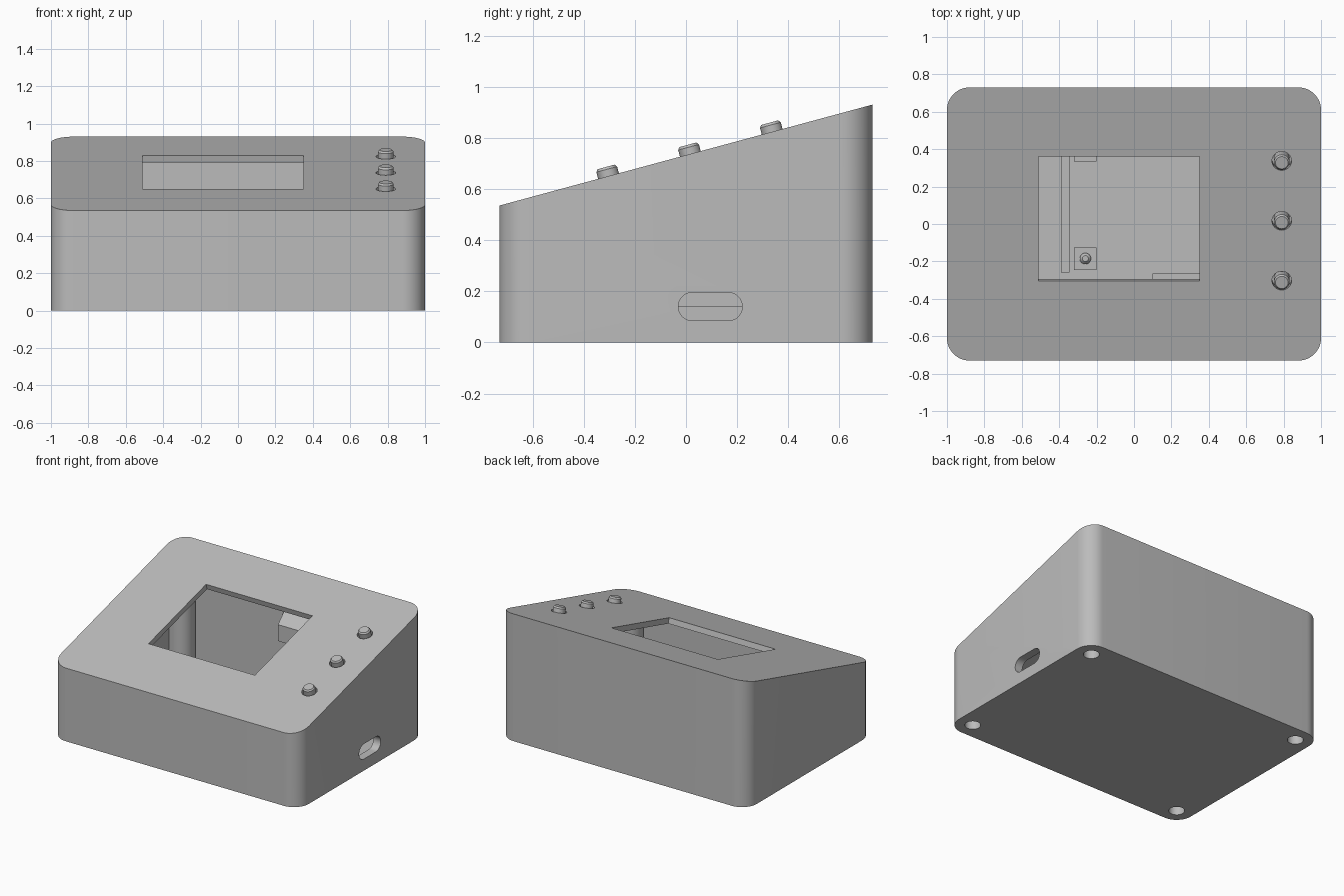
import bpy, bmesh, math
from mathutils import Matrix, Vector

if "Cube" in bpy.data.objects:
    bpy.data.objects.remove(bpy.data.objects["Cube"])

SLOPE = 0.395 / 1.46
TILT = math.atan(SLOPE)
grey = bpy.data.materials.new("light_grey")
grey.diffuse_color = (0.5, 0.5, 0.5, 1)
grey.use_nodes = True
grey.node_tree.nodes["Principled BSDF"].inputs["Base Color"].default_value = grey.diffuse_color


def top_z(y):
    return 0.7325 + SLOPE * y


def finish(bm, name, smooth=True):
    bmesh.ops.recalc_face_normals(bm, faces=bm.faces)
    me = bpy.data.meshes.new(name)
    bm.to_mesh(me)
    bm.free()
    me.materials.append(grey)
    ob = bpy.data.objects.new(name, me)
    bpy.context.collection.objects.link(ob)
    if smooth:
        shade(ob)
    return ob


def shade(ob):
    bpy.ops.object.select_all(action='DESELECT')
    ob.select_set(True)
    bpy.context.view_layer.objects.active = ob
    bpy.ops.object.shade_smooth_by_angle(angle=math.radians(30))


def rounded(hx, hy, r, n=12):
    # outline of a rounded rectangle
    pts = []
    for k, (sx, sy) in enumerate(((1, 1), (-1, 1), (-1, -1), (1, -1))):
        for i in range(n + 1):
            a = math.pi / 2 * (k + i / n)
            pts.append((sx * (hx - r) + r * math.cos(a), sy * (hy - r) + r * math.sin(a)))
    return pts


def prism(name, pts, z0, top, matrix=None, smooth=True):
    # upright solid over an outline; top is a function of y
    bm = bmesh.new()
    lo = [bm.verts.new((x, y, z0)) for x, y in pts]
    hi = [bm.verts.new((x, y, top(y))) for x, y in pts]
    bm.faces.new(lo)
    bm.faces.new(hi)
    for i in range(len(pts)):
        j = (i + 1) % len(pts)
        bm.faces.new((lo[i], lo[j], hi[j], hi[i]))
    if matrix:
        bm.transform(matrix)
    return finish(bm, name, smooth)


def box(name, x0, x1, y0, y1, z0, z1, matrix=None):
    return prism(name, [(x0, y0), (x1, y0), (x1, y1), (x0, y1)], z0, lambda y: z1, matrix, False)


def lathe(name, profile, matrix, n=32):
    # solid of revolution from (radius, height) pairs
    bm = bmesh.new()
    rings = [[bm.verts.new((r * math.cos(math.tau * i / n), r * math.sin(math.tau * i / n), z))
              for i in range(n)] for r, z in profile]
    bm.faces.new(rings[0])
    bm.faces.new(rings[-1])
    for a, b in zip(rings, rings[1:]):
        for i in range(n):
            j = (i + 1) % n
            bm.faces.new((a[i], a[j], b[j], b[i]))
    bm.transform(matrix)
    return finish(bm, name)


def combine(target, other, op):
    m = target.modifiers.new(op.lower(), 'BOOLEAN')
    m.operation, m.solver, m.object = op, 'EXACT', other
    bpy.context.view_layer.objects.active = target
    bpy.ops.object.modifier_apply(modifier=m.name)
    bpy.data.objects.remove(other)


def at(x, y, z=0):
    return Matrix.Translation((x, y, z))


def on_slope(x, y):
    return at(x, y, top_z(y)) @ Matrix.Rotation(TILT, 4, 'X')


# hollow case with a sloping top
case = prism("case", rounded(1, 0.73, 0.12), 0, top_z)
combine(case, prism("cavity", rounded(0.94, 0.67, 0.06), 0.06, lambda y: top_z(y) - 0.042), 'DIFFERENCE')

# screw pillars in the corners, with holes from below
corners = [(sx * 0.88, sy * 0.61) for sx in (-1, 1) for sy in (-1, 1)]
for x, y in corners:
    combine(case, prism("pillar", [(x + 0.09 * math.cos(math.tau * i / 32), y + 0.09 * math.sin(math.tau * i / 32))
                                   for i in range(32)], 0.03, lambda y: top_z(y) - 0.02), 'UNION')
for x, y in corners:
    combine(case, lathe("screw_hole", [(0.053, -0.1), (0.053, 0.2)], at(x, y)), 'DIFFERENCE')

# display window, cut square to the slope
c = math.cos(TILT)
combine(case, box("window", -0.51, 0.35, -0.3325 / c, 0.3325 / c, -0.12, 0.1, on_slope(0, 0.0275)), 'DIFFERENCE')

# cable slot in the right wall
slot_turn = at(1, 0.095, 0.14) @ Matrix.Rotation(math.pi / 2, 4, 'Z') @ Matrix.Rotation(math.pi / 2, 4, 'X')
combine(case, prism("slot", rounded(0.125, 0.055, 0.0549), -0.1, lambda y: 0.1, slot_turn), 'DIFFERENCE')

# push buttons in round holes
for i, y in enumerate((-0.303, 0.017, 0.337)):
    combine(case, lathe("button_hole", [(0.052, -0.12), (0.052, 0.1)], on_slope(0.79, y)), 'DIFFERENCE')
    lathe(f"button_{i + 1}", [(0.065, -0.075), (0.065, -0.05), (0.042, -0.05), (0.042, 0.027), (0.034, 0.037)],
          on_slope(0.79, y))
shade(case)

# circuit board cradle on the floor
box("cradle_side", -0.39, -0.345, -0.26, 0.48, 0.05, 0.14)
box("cradle_front", 0.1, 0.6, -0.31, -0.265, 0.05, 0.14)
for i, (x, y) in enumerate(((-0.26, -0.185), (-0.26, 0.395), (0.5, -0.185), (0.5, 0.395))):
    box(f"standoff_{i + 1}", x - 0.06, x + 0.06, y - 0.06, y + 0.06, 0.05, 0.1)
    lathe(f"peg_{i + 1}", [(0.03, 0.09), (0.03, 0.13), (0.016, 0.145)], at(x, y), 20)

# bracket on the back wall with a slanted top
side = [(0.675, 0.44), (0.59, 0.44), (0.59, 0.56), (0.675, 0.645)]
turn = Matrix(((0, 0, 1, 0), (1, 0, 0, 0), (0, 1, 0, 0), (0, 0, 0, 1)))
prism("back_bracket", side, -0.09, lambda y: 0.35, turn, False)
